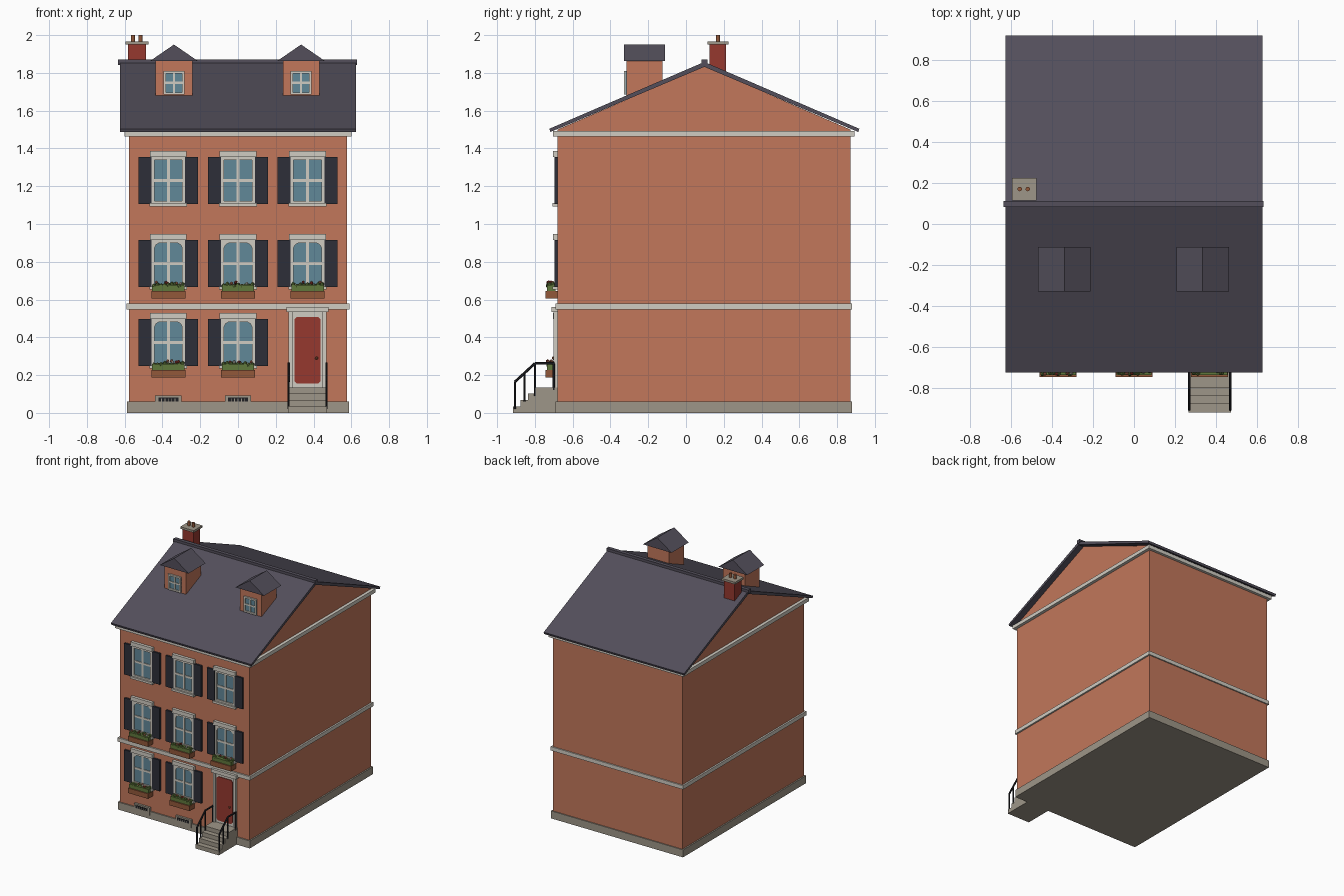
import bpy, bmesh, random
from mathutils import Matrix, Vector

random.seed(4)
cube = bpy.data.objects.get("Cube")
if cube:
    bpy.data.objects.remove(cube, do_unlink=True)


def material(name, *rgb):
    lin = [((c / 255 + 0.055) / 1.055) ** 2.4 for c in rgb] + [1]
    m = bpy.data.materials.new(name)
    m.use_nodes = True
    m.diffuse_color = lin
    m.node_tree.nodes["Principled BSDF"].inputs["Base Color"].default_value = lin
    return m


BRICK = material("brick", 194, 119, 91)
SLATE = material("slate", 83, 79, 91)
STONE = material("stone", 158, 150, 136)
TRIM = material("cream trim", 208, 204, 194)
SHUTTER = material("shutter blue black", 45, 47, 57)
GLASS = material("glass", 97, 136, 152)
RED = material("door red", 150, 56, 47)
WOOD = material("planter wood", 146, 88, 58)
LEAF = material("leaf green", 96, 120, 60)
IRON = material("iron", 32, 32, 36)


class Part:
    """One named object gathered from boxes, prisms, balls and bars."""

    def __init__(self, name):
        self.name, self.bm, self.mats = name, bmesh.new(), []

    def paint(self, faces, mat):
        if mat not in self.mats:
            self.mats.append(mat)
        for f in faces:
            f.material_index = self.mats.index(mat)

    def box(self, mat, x0, x1, y0, y1, z0, z1):
        mid = Vector((x0 + x1, y0 + y1, z0 + z1)) / 2
        m = Matrix.Translation(mid) @ Matrix.Diagonal((x1 - x0, y1 - y0, z1 - z0, 1))
        vs = bmesh.ops.create_cube(self.bm, size=1, matrix=m)["verts"]
        self.paint({f for v in vs for f in v.link_faces}, mat)

    def prism(self, mat, axis, pts, a, b):
        def place(p, d):
            return (d, p[0], p[1]) if axis == "x" else (p[0], d, p[1])
        lo = [self.bm.verts.new(place(p, a)) for p in pts]
        hi = [self.bm.verts.new(place(p, b)) for p in pts]
        n = len(pts)
        faces = [self.bm.faces.new(lo), self.bm.faces.new(hi[::-1])]
        for i in range(n):
            j = (i + 1) % n
            faces.append(self.bm.faces.new((lo[j], lo[i], hi[i], hi[j])))
        bmesh.ops.recalc_face_normals(self.bm, faces=faces)
        self.paint(faces, mat)

    def ball(self, mat, x, y, z, r):
        vs = bmesh.ops.create_icosphere(
            self.bm, subdivisions=1, radius=r, matrix=Matrix.Translation((x, y, z)))["verts"]
        self.paint({f for v in vs for f in v.link_faces}, mat)

    def bar(self, mat, a, b, r, sides=6):
        a, b = Vector(a), Vector(b)
        rot = (b - a).to_track_quat("Z", "Y").to_matrix().to_4x4()
        vs = bmesh.ops.create_cone(
            self.bm, cap_ends=True, segments=sides, radius1=r, radius2=r,
            depth=(b - a).length, matrix=Matrix.Translation((a + b) / 2) @ rot)["verts"]
        self.paint({f for v in vs for f in v.link_faces}, mat)

    def done(self):
        mesh = bpy.data.meshes.new(self.name)
        self.bm.to_mesh(mesh)
        self.bm.free()
        for m in self.mats:
            mesh.materials.append(m)
        obj = bpy.data.objects.new(self.name, mesh)
        bpy.context.collection.objects.link(obj)


WALL = -0.68  # front wall plane
RIDGE = 0.097

# Walls with gables
p = Part("walls")
p.prism(BRICK, "x", [(WALL, 0.03), (0.87, 0.03), (0.87, 1.5), (RIDGE, 1.835), (WALL, 1.5)], -0.577, 0.577)
p.done()

# Plinth, belt course and cornice
for name, mat, out, z0, z1 in (("plinth", STONE, 0.01, 0, 0.06),
                               ("belt_course", TRIM, 0.012, 0.547, 0.578),
                               ("cornice", TRIM, 0.024, 1.462, 1.492)):
    p = Part(name)
    p.box(mat, -0.578 - out, 0.578 + out, WALL - out, 0.868 + out, z0, z1)
    p.done()

# Main roof and ridge cap
p = Part("roof")
p.prism(SLATE, "x", [(-0.724, 1.504), (RIDGE, 1.858), (0.918, 1.504), (0.912, 1.487),
                     (RIDGE, 1.832), (-0.718, 1.487)], -0.625, 0.625)
p.done()
p = Part("ridge_cap")
p.box(SLATE, -0.635, 0.63, 0.083, 0.113, 1.842, 1.872)
p.done()

# Chimney
p = Part("chimney")
p.box(RED, -0.582, -0.486, 0.125, 0.212, 1.75, 1.95)
p.box(STONE, -0.595, -0.475, 0.115, 0.225, 1.95, 1.967)
for x in (-0.556, -0.517):
    p.bar(WOOD, (x, 0.17, 1.96), (x, 0.17, 2.0), 0.011, 12)
p.done()


def window(p, x, y, w, z0, z1, f, bar):
    """Glass with a surround and a cross of glazing bars."""
    p.box(GLASS, x - w, x + w, y - 0.004, y + 0.004, z0, z1)
    for s in (-1, 1):
        a, b = sorted((x + s * w, x + s * (w - f)))
        p.box(TRIM, a, b, y - 0.014, y + 0.002, z0, z1)
    p.box(TRIM, x - w, x + w, y - 0.0135, y + 0.002, z0, z0 + f)
    p.box(TRIM, x - w, x + w, y - 0.0135, y + 0.002, z1 - f, z1)
    zm = (z0 + z1) / 2
    p.box(TRIM, x - bar, x + bar, y - 0.009, y, z0, z1)
    p.box(TRIM, x - w, x + w, y - 0.0085, y, zm - bar, zm + bar)


# Dormers
for side, x in (("right", -0.339), ("left", 0.334)):
    p = Part("dormer_" + side)
    p.prism(BRICK, "y", [(x - 0.097, 1.68), (x + 0.097, 1.68), (x + 0.097, 1.868),
                         (x, 1.935), (x - 0.097, 1.868)], -0.315, -0.125)
    p.prism(SLATE, "y", [(x - 0.128, 1.862), (x, 1.95), (x + 0.128, 1.862)], -0.328, -0.111)
    window(p, x, -0.315, 0.055, 1.685, 1.81, 0.012, 0.006)
    p.done()

# Windows, shutters and flower boxes
COLUMNS = (-0.369, 0.0, 0.368)
for floor, top in enumerate((0.498, 0.916, 1.356)):
    bottom = top - 0.25
    for col, x in enumerate(COLUMNS):
        if floor == 0 and col == 2:
            continue
        tag = f"{floor + 1}_{col + 1}"
        p = Part("window_" + tag)
        window(p, x, WALL, 0.09, bottom, top, 0.017, 0.008)
        p.box(TRIM, x - 0.097, x + 0.097, -0.703, WALL, top, top + 0.031)
        p.box(TRIM, x - 0.1, x + 0.1, -0.707, WALL, bottom - 0.013, bottom + 0.004)
        if floor < 2:  # arched heads
            for s in (-1, 1):
                e, t = x + s * 0.074, top - 0.016
                p.prism(TRIM, "y", [(e, t), (e - s * 0.026, t), (e - s * 0.009, t - 0.01),
                                    (e, t - 0.028)], -0.692, WALL)
        p.done()

        p = Part("shutters_" + tag)
        for s in (-1, 1):
            a, b = sorted((x + s * 0.089, x + s * 0.158))
            p.box(SHUTTER, a, b, -0.695, WALL, bottom, top)
        p.done()

        if floor < 2:
            z = bottom - 0.06
            p = Part("flower_box_" + tag)
            p.box(WOOD, x - 0.09, x + 0.09, -0.745, WALL, z, z + 0.04)
            p.box(LEAF, x - 0.086, x + 0.086, -0.736, -0.692, z + 0.036, z + 0.07)
            for i in range(9):
                fx = x - 0.076 + i * 0.019
                p.ball(LEAF, fx, random.uniform(-0.73, -0.7), z + random.uniform(0.064, 0.076), 0.013)
            for mat in (RED, BRICK, RED, TRIM, BRICK):
                p.ball(mat, x + random.uniform(-0.07, 0.07), random.uniform(-0.735, -0.705),
                       z + random.uniform(0.078, 0.088), 0.009)
            p.done()

# Basement vents
for i, x in enumerate(COLUMNS[:2]):
    p = Part(f"basement_vent_{i + 1}")
    p.box(STONE, x - 0.07, x + 0.07, -0.697, WALL, 0.03, 0.092)
    p.box(IRON, x - 0.053, x + 0.053, -0.7, -0.69, 0.06, 0.081)
    for k in range(5):
        bx = x - 0.036 + k * 0.018
        p.box(STONE, bx - 0.002, bx + 0.002, -0.702, -0.69, 0.06, 0.076)
    p.done()

# Front door
DX = 0.368
p = Part("front_door")
p.box(TRIM, DX - 0.1, DX + 0.1, -0.692, WALL, 0.13, 0.535)
for s in (-1, 1):
    a, b = sorted((DX + s * 0.08, DX + s * 0.1))
    p.box(TRIM, a, b, -0.702, WALL, 0.13, 0.535)
p.box(TRIM, DX - 0.112, DX + 0.112, -0.712, WALL, 0.533, 0.561)
w, z0, z1, c = 0.07, 0.155, 0.508, 0.013
p.prism(RED, "y", [(DX - w + c, z0), (DX + w - c, z0), (DX + w, z0 + c), (DX + w, z1 - c),
                   (DX + w - c, z1), (DX - w + c, z1), (DX - w, z1 - c), (DX - w, z0 + c)], -0.698, -0.69)
p.ball(WOOD, DX + 0.048, -0.703, 0.29, 0.009)
p.done()

# Front steps
p = Part("front_steps")
p.prism(STONE, "x", [(WALL, 0), (WALL, 0.135), (-0.796, 0.135), (-0.796, 0.102), (-0.836, 0.102),
                     (-0.836, 0.068), (-0.876, 0.068), (-0.876, 0.034), (-0.917, 0.034), (-0.917, 0)],
        DX - 0.103, DX + 0.103)
p.done()

# Stair railings
for side, s in (("right", -1), ("left", 1)):
    x = DX + s * 0.1
    p = Part("railing_" + side)
    rail = [(-0.905, 0.165), (-0.8, 0.262), (-0.695, 0.262)]
    for a, b in zip(rail, rail[1:]):
        p.bar(IRON, (x, *a), (x, *b), 0.007)
    for y, low, high in ((-0.905, 0.02, 0.165), (-0.855, 0.06, 0.21), (-0.8, 0.09, 0.262), (-0.7, 0.12, 0.262)):
        p.bar(IRON, (x, y, low), (x, y, high), 0.006)
    p.done()
